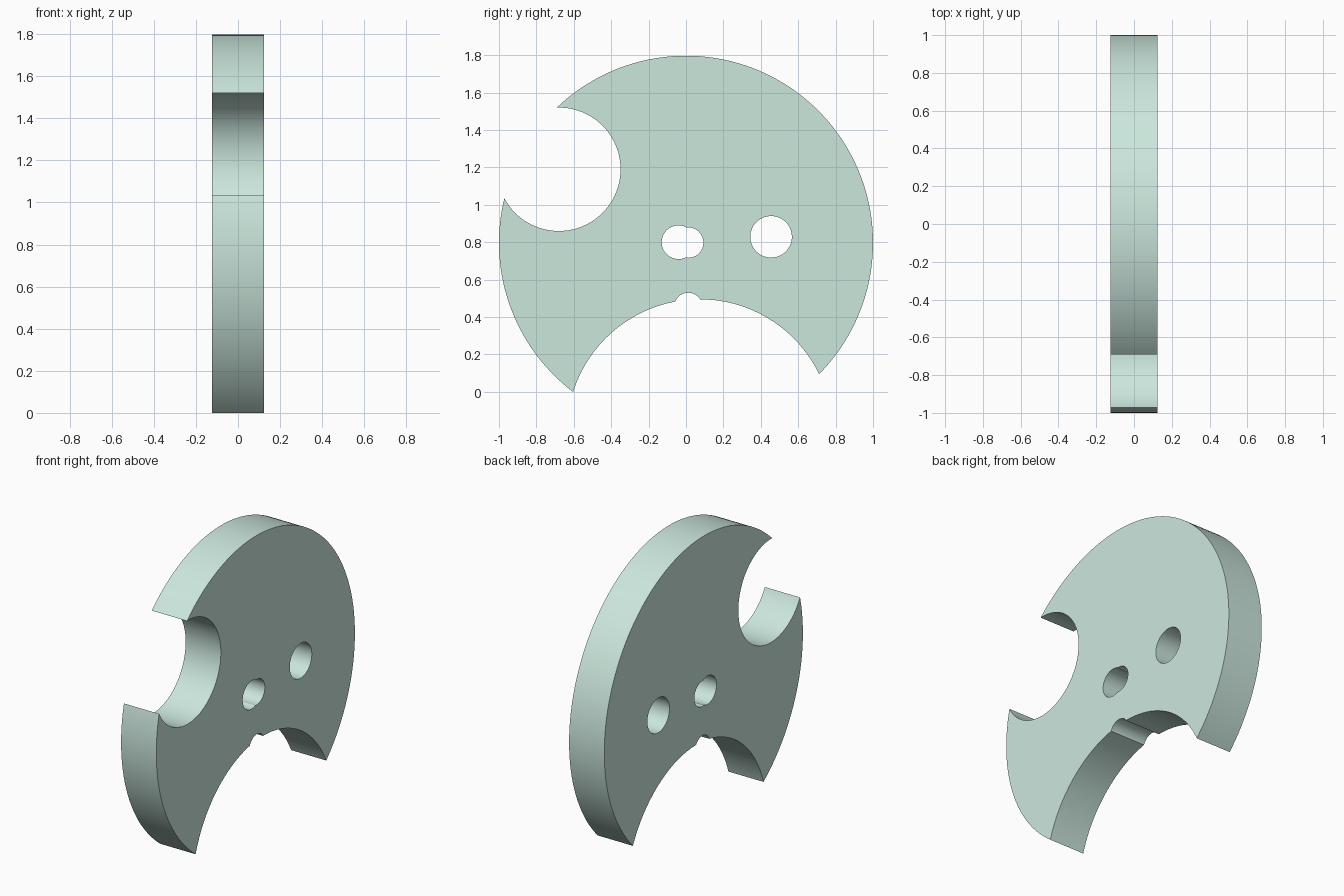
import bpy
import math

if "Cube" in bpy.data.objects:
    bpy.data.objects.remove(bpy.data.objects["Cube"])

THICKNESS = 0.248


def cylinder(name, y, z, radius, depth, sides):
    """Cylinder lying along the x axis."""
    bpy.ops.mesh.primitive_cylinder_add(
        vertices=sides, radius=radius, depth=depth,
        location=(0, y, z), rotation=(0, math.pi / 2, 0))
    obj = bpy.context.object
    obj.name = name
    return obj


# Round plate
plate = cylinder("plate", 0, 0.797, 1.0, THICKNESS, 192)

# Openings cut through the plate: name, y, z, radius
openings = [
    ("side_bite", -0.68, 1.19, 0.33),
    ("bottom_arch", 0.073, -0.215, 0.71),
    ("arch_notch", 0.012, 0.455, 0.075),
    ("centre_hole_left", -0.04, 0.80, 0.09),
    ("centre_hole_right", 0.012, 0.798, 0.081),
    ("side_hole", 0.455, 0.829, 0.111),
]
for name, y, z, radius in openings:
    cutter = cylinder(name + "_cutter", y, z, radius, 1.0, 96)
    cutter.hide_render = True
    mod = plate.modifiers.new(name, 'BOOLEAN')
    mod.operation = 'DIFFERENCE'
    mod.solver = 'EXACT'
    mod.object = cutter
    bpy.context.view_layer.objects.active = plate
    bpy.ops.object.modifier_apply(modifier=mod.name)
    bpy.data.objects.remove(cutter)

# Smooth round walls with sharp rims
bpy.ops.object.select_all(action='DESELECT')
plate.select_set(True)
bpy.context.view_layer.objects.active = plate
bpy.ops.object.shade_smooth_by_angle(angle=math.radians(25))

# Pale green finish
mat = bpy.data.materials.new("pale_green")
mat.diffuse_color = (0.60, 0.80, 0.72, 1)
mat.use_nodes = True
mat.node_tree.nodes["Principled BSDF"].inputs["Base Color"].default_value = mat.diffuse_color
plate.data.materials.clear()
plate.data.materials.append(mat)
